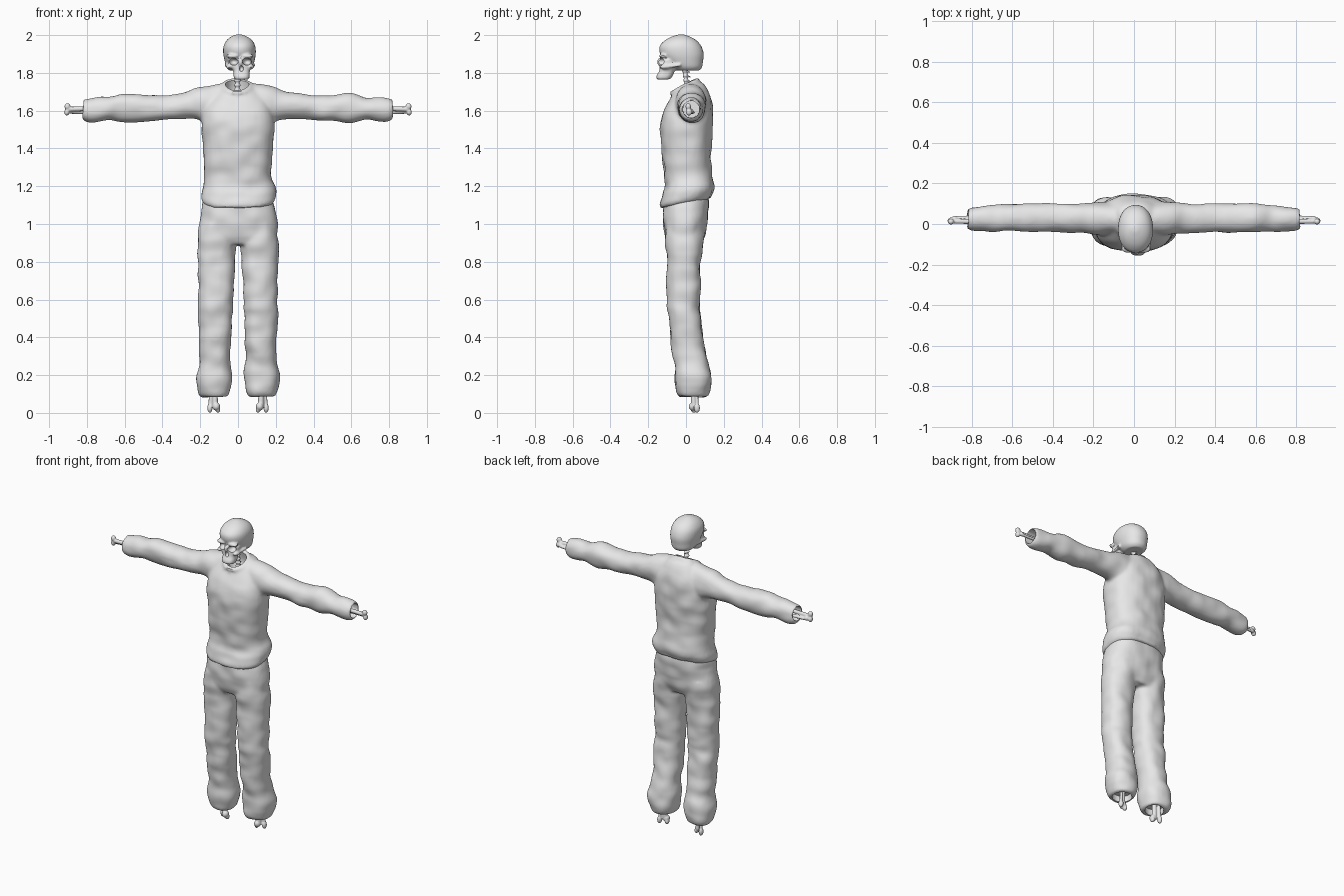
import bpy, bmesh, math
from mathutils import Vector, Matrix, noise

grey = bpy.data.materials.new("plain grey")
grey.diffuse_color = (0.8, 0.8, 0.8, 1)


def smooth_rings(rings, steps=4):
    """Catmull-Rom interpolation between cross-sections."""
    out = []
    for i in range(len(rings) - 1):
        quad = [rings[max(i - 1, 0)], rings[i], rings[i + 1], rings[min(i + 2, len(rings) - 1)]]
        for s in range(steps):
            t = s / steps
            out.append([0.5 * (2 * b + (c - a) * t + (2 * a - 5 * b + 4 * c - d) * t * t
                               + (3 * b - a - 3 * c + d) * t ** 3) for a, b, c, d in zip(*quad)])
    return out + [list(rings[-1])]


def loft(bm, rings, axis="z", n=32, power=2.3):
    """Closed tube; ring = position, low/high of both cross directions, optional tilt."""
    loops = []
    for r in smooth_rings(rings):
        pos, a0, a1, b0, b1 = r[:5]
        tilt = r[5] if len(r) > 5 else 0
        loop = []
        for k in range(n):
            c, s = math.cos(math.tau * k / n), math.sin(math.tau * k / n)
            a = (a0 + a1) / 2 + (a1 - a0) / 2 * math.copysign(abs(c) ** (2 / power), c)
            b = (b0 + b1) / 2 + (b1 - b0) / 2 * math.copysign(abs(s) ** (2 / power), s)
            loop.append(bm.verts.new((a, b, pos + tilt * b) if axis == "z" else (pos, a, b)))
        loops.append(loop)
    for p, q in zip(loops, loops[1:]):
        for k in range(n):
            bm.faces.new((p[k], p[(k + 1) % n], q[(k + 1) % n], q[k]))
    bm.faces.new(loops[0][::-1])
    bm.faces.new(loops[-1])


def ball(bm, centre, size, tilt=0):
    m = Matrix.Translation(centre) @ Matrix.Rotation(tilt, 4, "X") @ Matrix.Diagonal((*size, 1))
    bmesh.ops.create_icosphere(bm, subdivisions=3, radius=1, matrix=m)


def rod(bm, a, b, r1, r2):
    a, b = Vector(a), Vector(b)
    m = Matrix.Translation((a + b) / 2) @ (b - a).to_track_quat("Z", "Y").to_matrix().to_4x4()
    bmesh.ops.create_cone(bm, cap_ends=True, segments=14, radius1=r1, radius2=r2,
                          depth=(b - a).length, matrix=m)


def make(name, bm):
    bmesh.ops.recalc_face_normals(bm, faces=bm.faces)
    me = bpy.data.meshes.new(name)
    bm.to_mesh(me)
    bm.free()
    me.materials.append(grey)
    ob = bpy.data.objects.new(name, me)
    bpy.context.collection.objects.link(ob)
    return ob


def finish(ob, voxel, rounds, cutter=None, folds=0):
    """Fuse the overlapping pieces, soften, cut the openings, add cloth folds."""
    m = ob.modifiers.new("fuse", "REMESH")
    m.mode, m.voxel_size = "VOXEL", voxel
    m = ob.modifiers.new("soften", "SMOOTH")
    m.factor, m.iterations = 0.5, rounds
    if cutter:
        m = ob.modifiers.new("openings", "BOOLEAN")
        m.operation, m.object, m.solver = "DIFFERENCE", cutter, "EXACT"
    bpy.ops.object.select_all(action="DESELECT")
    ob.select_set(True)
    bpy.context.view_layer.objects.active = ob
    bpy.ops.object.convert(target="MESH")
    if folds:
        moves = [v.normal * folds * noise.noise(Vector((v.co.x * 11, v.co.y * 7, v.co.z * 13)))
                 for v in ob.data.vertices]
        for v, d in zip(ob.data.vertices, moves):
            v.co += d
    ob.data.materials.clear()
    ob.data.materials.append(grey)
    bpy.ops.object.shade_smooth_by_angle(angle=math.radians(40))
    if cutter:
        bpy.data.objects.remove(cutter)


# Sweater: body with a tilted hem, and one tube from cuff to cuff
bm = bmesh.new()
loft(bm, [(1.11, -.175, .18, -.135, .132, .2), (1.13, -.19, .198, -.138, .137, .2),
          (1.165, -.195, .203, -.125, .145, .14), (1.20, -.19, .195, -.112, .15, .08),
          (1.25, -.178, .178, -.115, .14), (1.35, -.182, .182, -.125, .132),
          (1.48, -.192, .19, -.135, .14), (1.57, -.19, .19, -.13, .142),
          (1.65, -.165, .165, -.095, .137), (1.71, -.12, .12, -.055, .115),
          (1.745, -.08, .08, -.02, .09)], power=2.5)
half = [(.10, -.06, .112, 1.50, 1.742), (.2, -.048, .105, 1.545, 1.725),
        (.28, -.042, .10, 1.558, 1.695), (.4, -.04, .10, 1.55, 1.682),
        (.48, -.042, .10, 1.545, 1.68), (.55, -.04, .10, 1.54, 1.69),
        (.62, -.035, .098, 1.54, 1.688), (.68, -.038, .095, 1.55, 1.672),
        (.74, -.035, .09, 1.542, 1.675), (.79, -.032, .085, 1.54, 1.668),
        (.82, -.026, .078, 1.552, 1.662)]
loft(bm, [(-x, *r) for x, *r in half[::-1]] + [(0, -.06, .11, 1.48, 1.73)] + half, "x", power=2.1)
# collar rim
ring = [(-.005 + .072 * math.cos(a), -.008 + .068 * math.sin(a), 1.728 + .034 * math.sin(a))
        for a in (math.tau * i / 24 for i in range(24))]
for p, q in zip(ring, ring[1:] + ring[:1]):
    rod(bm, p, q, .012, .012)
    ball(bm, p, (.012, .012, .012))
sweater = make("sweater", bm)
bm = bmesh.new()
ball(bm, (-.005, -.01, 1.735), (.064, .062, .09), .45)
for s in (-1, 1):
    rod(bm, (s * .75, .026, 1.606), (s * .86, .026, 1.606), .043, .045)
finish(sweater, .01, 5, make("sweater_openings", bm), .008)

# Trousers: hips and two baggy legs gathered at the ankle
bm = bmesh.new()
loft(bm, [(.89, -.19, .195, -.09, .08), (.95, -.205, .21, -.118, .102),
          (1.02, -.203, .207, -.122, .113), (1.10, -.188, .19, -.12, .12),
          (1.16, -.175, .175, -.10, .12)], power=2.5)
leg = [(.085, .055, .195, -.035, .115), (.105, .046, .21, -.05, .125), (.15, .035, .219, -.06, .132),
       (.2, .033, .218, -.057, .13), (.25, .037, .211, -.06, .12), (.3, .042, .205, -.068, .11),
       (.4, .037, .205, -.083, .092), (.5, .032, .209, -.09, .08), (.55, .026, .21, -.098, .068),
       (.6, .028, .208, -.1, .078), (.7, .024, .212, -.102, .075), (.8, .017, .215, -.1, .076),
       (.9, .008, .212, -.108, .09), (1.0, .005, .2, -.11, .1)]
loft(bm, leg)
loft(bm, [(z, -x1, -x0, *r) for z, x0, x1, *r in leg])
trousers = make("trousers", bm)
bm = bmesh.new()
for s in (-1, 1):
    rod(bm, (s * .125, .04, .05), (s * .125, .04, .125), .058, .058)
finish(trousers, .01, 5, make("trouser_openings", bm), .01)

# Skull: braincase, face, brow, cheekbones and upper teeth
bm = bmesh.new()
loft(bm, [(1.812, -.045, .06, -.05, .07), (1.83, -.062, .077, -.08, .085),
          (1.86, -.07, .087, -.11, .09), (1.9, -.078, .094, -.137, .094),
          (1.94, -.077, .092, -.14, .082), (1.97, -.062, .077, -.115, .058),
          (1.99, -.04, .052, -.08, .025), (2.003, -.012, .02, -.04, -.01)], power=2.15)
loft(bm, [(1.765, -.018, .058, -.156, -.085), (1.785, -.024, .062, -.156, -.07),
          (1.81, -.026, .062, -.142, -.06), (1.84, -.05, .073, -.138, -.05),
          (1.87, -.055, .075, -.135, -.05)], power=2.6)
ball(bm, (.014, -.14, 1.858), (.012, .012, .022))
for s in (-1, 1):
    ball(bm, (.01 + s * .038, -.122, 1.889), (.036, .022, .011))
    ball(bm, (.011 + s * .058, -.11, 1.832), (.016, .03, .012))
    rod(bm, (.01 + s * .062, -.105, 1.833), (.01 + s * .075, -.03, 1.84), .009, .008)
skull = make("skull", bm)
bm = bmesh.new()
for s in (-1, 1):
    ball(bm, (.012 + s * .036, -.142, 1.860), (.025, .045, .020))
ball(bm, (.018, -.147, 1.823), (.012, .025, .016))
ball(bm, (.018, -.09, 1.76), (.024, .045, .014))
finish(skull, .006, 4, make("skull_sockets", bm))

# Neck: stacked vertebrae
bm = bmesh.new()
rod(bm, (-.004, .015, 1.64), (-.002, -.008, 1.83), .012, .011)
for i in range(7):
    z, y = 1.66 + i * .025, .012 - i * .003
    ball(bm, (-.004, y, z), (.019, .015, .009))
    rod(bm, (-.004, y, z), (-.004, y + .028, z - .006), .006, .004)
finish(make("neck_bones", bm), .004, 2)

# Upper ribs glimpsed through the collar
bm = bmesh.new()
for s in (-1, 1):
    rod(bm, (0, -.045, 1.665), (s * .06, -.02, 1.685), .008, .008)
finish(make("collar_bones", bm), .004, 2)

# Forearm and shin bones, a pair on each side
for side, s in (("left", 1), ("right", -1)):
    bm = bmesh.new()
    rod(bm, (s * .74, .012, 1.612), (s * .90, .014, 1.608), .012, .013)
    ball(bm, (s * .903, .012, 1.622), (.016, .015, .018))
    ball(bm, (s * .906, .016, 1.592), (.014, .016, .018))
    rod(bm, (s * .74, .036, 1.59), (s * .88, .03, 1.592), .009, .009)
    ball(bm, (s * .885, .028, 1.596), (.014, .012, .013))
    finish(make(side + "_forearm_bones", bm), .004, 3)
    bm = bmesh.new()
    rod(bm, (s * .122, .04, .17), (s * .122, .042, .03), .014, .016)
    ball(bm, (s * .115, .036, .034), (.02, .022, .022))
    ball(bm, (s * .106, .042, .018), (.012, .016, .018))
    rod(bm, (s * .142, .055, .17), (s * .148, .058, .03), .008, .010)
    ball(bm, (s * .149, .058, .026), (.014, .016, .026))
    finish(make(side + "_shin_bones", bm), .004, 3)
